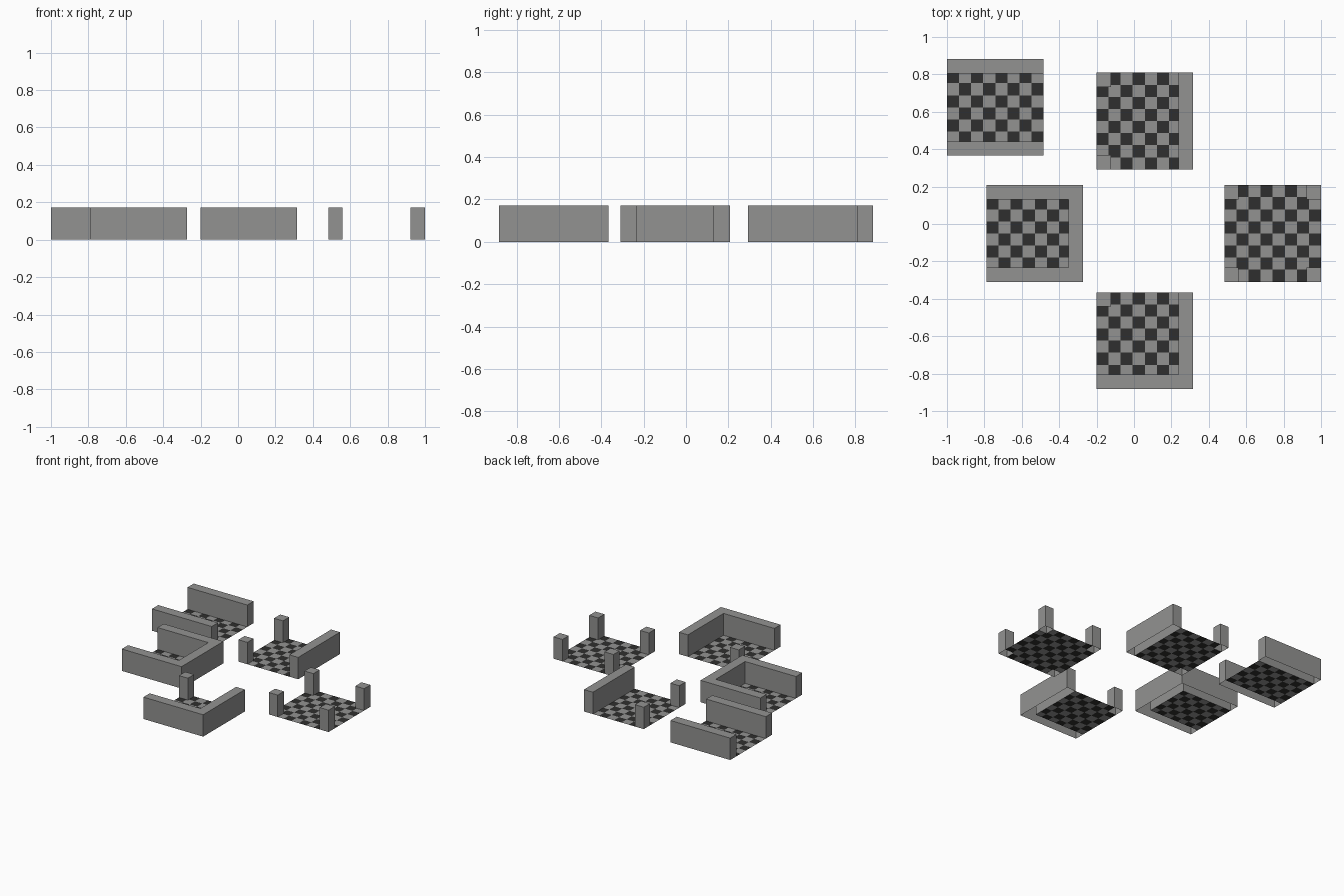
import bpy, bmesh
from mathutils import Vector

if "Cube" in bpy.data.objects:
    bpy.data.objects.remove(bpy.data.objects["Cube"])

S, T, H = 0.517, 0.077, 0.171      # tile size, wall thickness, wall height
CELLS = 8                          # checker squares per side


def material(name, v):
    m = bpy.data.materials.new(name)
    m.diffuse_color = (v, v, v * 0.985, 1)
    m.use_nodes = True
    m.node_tree.nodes["Principled BSDF"].inputs["Base Color"].default_value = m.diffuse_color
    return m


stone = material("stone_grey", 0.29)
dark = material("dark_check", 0.028)

# Name, left x, front y, and wall plan (rows from back to front, # = wall)
TILES = [
    ("corridor", -1.0, 0.365, ("###", "...", "###")),
    ("side_wall", -0.201, 0.292, ("#.#", "..#", "#.#")),
    ("dead_end", -0.789, -0.309, ("###", "..#", "###")),
    ("crossing", 0.483, -0.309, ("#.#", "...", "#.#")),
    ("corner", -0.201, -0.882, ("#.#", "..#", "###")),
]
EDGES = (0, T, S - T, S)


def band(v):
    return 0 if v < T else (1 if v < S - T else 2)


def is_wall(plan, i, j):
    return 0 <= i < 3 and 0 <= j < 3 and plan[2 - j][i] == "#"


def quad(bm, pts, normal, mat=0):
    f = bm.faces.new([bm.verts.new(p) for p in pts])
    f.normal_update()
    if f.normal.dot(Vector(normal)) < 0:
        f.normal_flip()
    f.material_index = mat


def finish(bm, name, x, y):
    bmesh.ops.remove_doubles(bm, verts=bm.verts[:], dist=1e-5)
    me = bpy.data.meshes.new(name)
    bm.to_mesh(me)
    bm.free()
    me.materials.append(stone)
    me.materials.append(dark)
    ob = bpy.data.objects.new(name, me)
    ob.location = (x, y, 0)
    bpy.context.collection.objects.link(ob)


def build_floor(name, x, y, plan):
    # Checkered sheet, left out under the walls
    bm = bmesh.new()
    cuts = sorted([S * k / CELLS for k in range(CELLS + 1)] + [T, S - T])
    for x0, x1 in zip(cuts, cuts[1:]):
        for y0, y1 in zip(cuts, cuts[1:]):
            cx, cy = (x0 + x1) / 2, (y0 + y1) / 2
            if is_wall(plan, band(cx), band(cy)):
                continue
            odd = (int(cx / S * CELLS) + int(cy / S * CELLS)) % 2
            quad(bm, [(x0, y0, 0), (x1, y0, 0), (x1, y1, 0), (x0, y1, 0)],
                 (0, 0, 1), 1 - odd)
    finish(bm, name + "_floor", x, y)


def build_walls(name, x, y, plan):
    # Walls and posts, open underneath
    bm = bmesh.new()
    for i in range(3):
        for j in range(3):
            if not is_wall(plan, i, j):
                continue
            x0, x1, y0, y1 = EDGES[i], EDGES[i + 1], EDGES[j], EDGES[j + 1]
            quad(bm, [(x0, y0, H), (x1, y0, H), (x1, y1, H), (x0, y1, H)], (0, 0, 1))
            sides = [(-1, 0, (x0, y0), (x0, y1)), (1, 0, (x1, y0), (x1, y1)),
                     (0, -1, (x0, y0), (x1, y0)), (0, 1, (x0, y1), (x1, y1))]
            for dx, dy, a, b in sides:
                if not is_wall(plan, i + dx, j + dy):
                    quad(bm, [(*a, 0), (*b, 0), (*b, H), (*a, H)], (dx, dy, 0))
    finish(bm, name + "_walls", x, y)


for tile in TILES:
    build_floor(*tile)
    build_walls(*tile)
